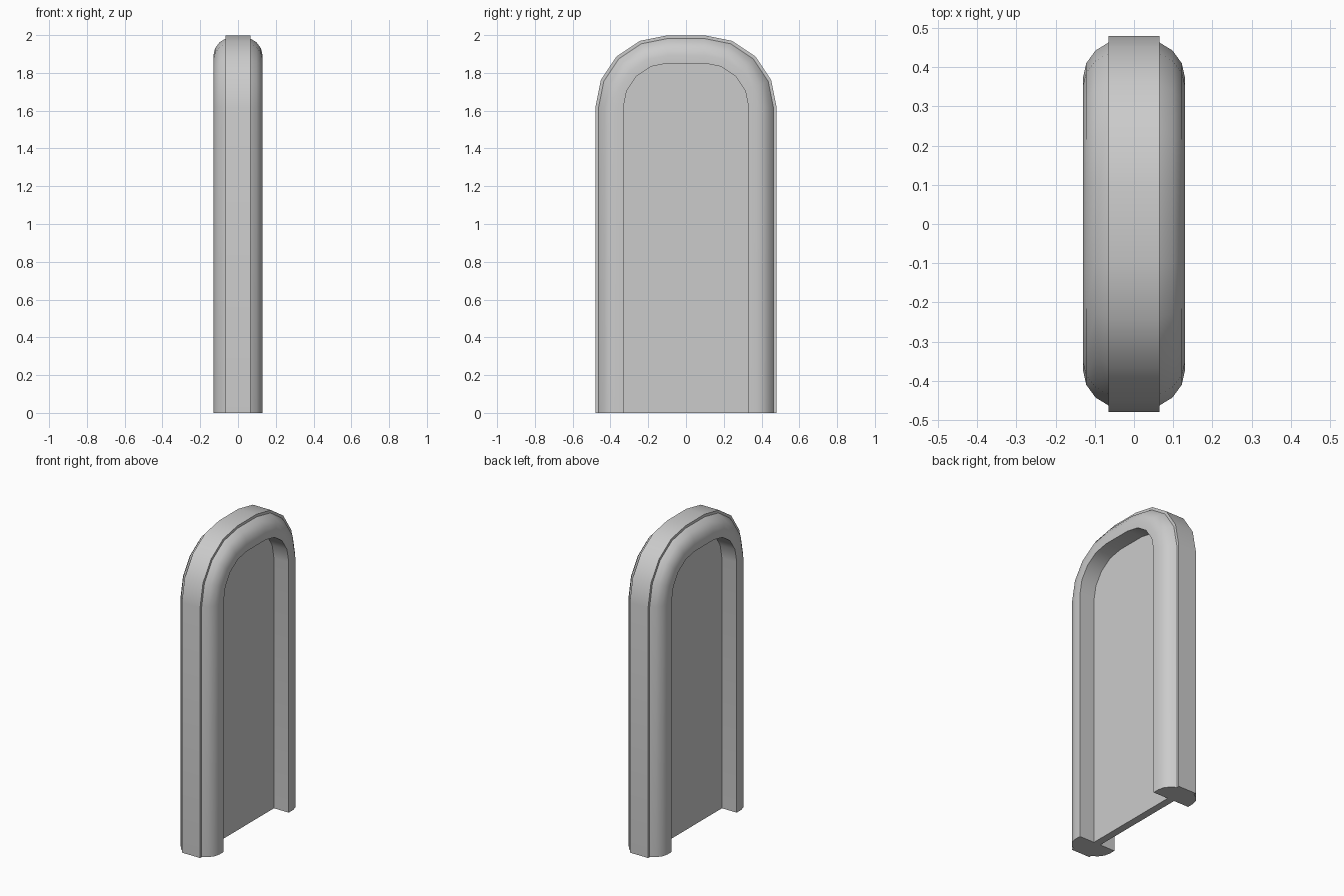
import bpy, bmesh, math

if "Cube" in bpy.data.objects:
    bpy.data.objects.remove(bpy.data.objects["Cube"])

CY, CZ = 0.097, 1.616   # corner centre of the arch
SEG = 4                 # facets per rounded corner


def arch(half_width):
    """Open (y, z) outline from one foot, over the arch, to the other foot."""
    r = half_width - CY
    right = [(half_width, 0.0)]
    for i in range(SEG + 1):
        a = math.radians(90) * i / SEG
        right.append((CY + r * math.cos(a), CZ + r * math.sin(a)))
    return right + [(-y, z) for y, z in reversed(right)]


def finish(name, bm):
    bmesh.ops.recalc_face_normals(bm, faces=bm.faces)
    mesh = bpy.data.meshes.new(name)
    bm.to_mesh(mesh)
    bm.free()
    obj = bpy.data.objects.new(name, mesh)
    bpy.context.collection.objects.link(obj)
    bpy.ops.object.select_all(action='DESELECT')
    obj.select_set(True)
    bpy.context.view_layer.objects.active = obj
    bpy.ops.object.shade_smooth_by_angle(angle=math.radians(32))
    return obj


# Arched frame: rounded moulding with a raised outer band, swept along the arch
half = [(0.332, 0.13), (0.374, 0.13), (0.41, 0.122), (0.443, 0.098),
        (0.463, 0.065), (0.48, 0.065)]
profile = half + [(w, -x) for w, x in reversed(half)]
bm = bmesh.new()
rails = [[bm.verts.new((x, y, z)) for y, z in arch(w)] for w, x in profile]
for k in range(len(rails)):
    a, b = rails[k], rails[(k + 1) % len(rails)]
    for i in range(len(a) - 1):
        bm.faces.new((a[i], a[i + 1], b[i + 1], b[i]))
for end in (0, -1):
    bm.faces.new([r[end] for r in rails])
finish("arched_frame", bm)

# Thin recessed panel filling the frame
bm = bmesh.new()
face = bm.faces.new([bm.verts.new((-0.024, y, z)) for y, z in arch(0.34)])
ext = bmesh.ops.extrude_face_region(bm, geom=[face], use_keep_orig=True)
moved = [g for g in ext["geom"] if isinstance(g, bmesh.types.BMVert)]
bmesh.ops.translate(bm, verts=moved, vec=(0.048, 0, 0))
finish("inner_panel", bm)
